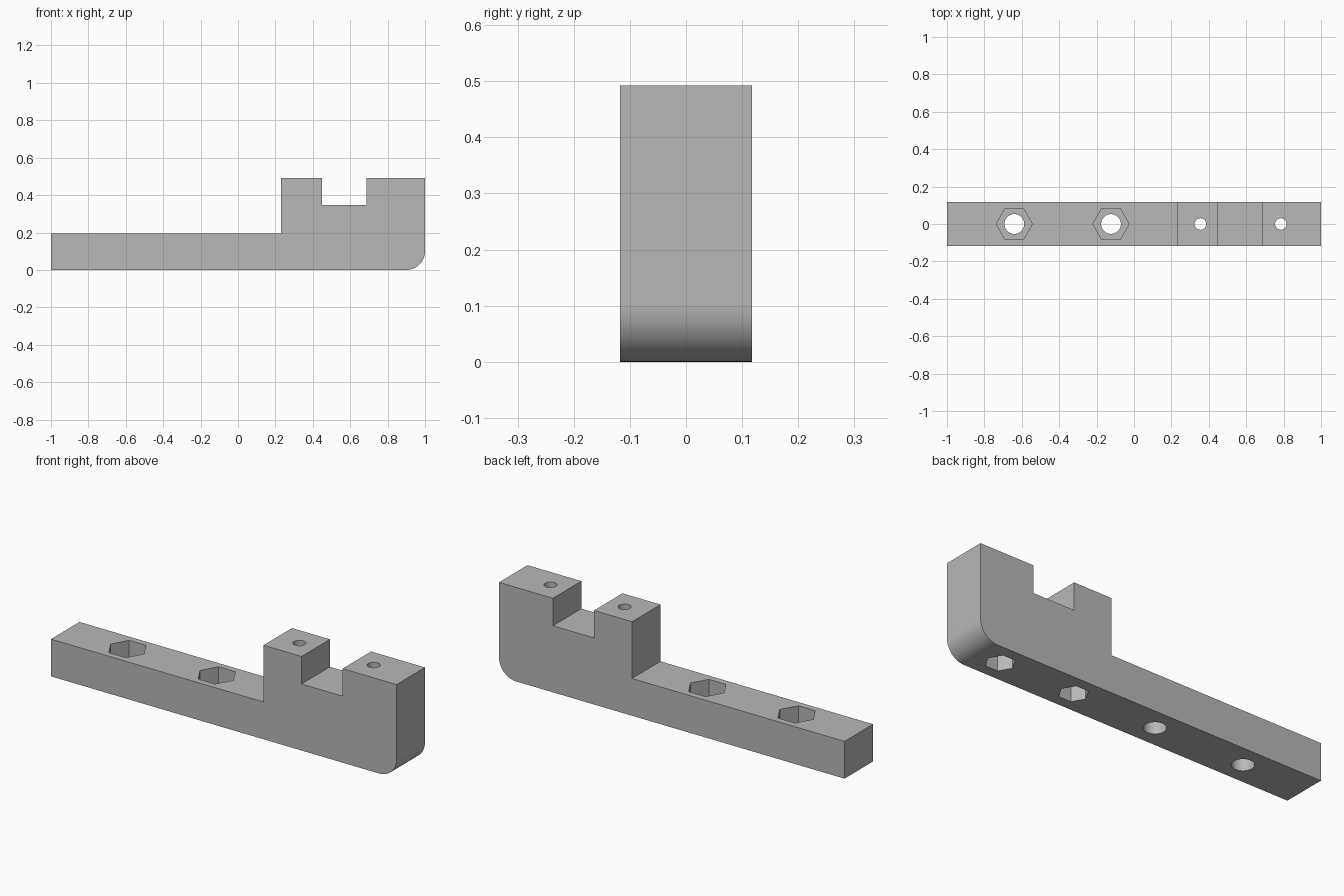
import bpy, bmesh, math

if "Cube" in bpy.data.objects:
    bpy.data.objects.remove(bpy.data.objects["Cube"], do_unlink=True)

HALF_W = 0.1175   # half the bar width
BAR_Z = 0.195     # top of the thin arm
TOP_Z = 0.492     # top of the clamp blocks
RADIUS = 0.1      # rounded lower corner
ARC_STEPS = 16

gray = bpy.data.materials.new("plain gray")
gray.use_nodes = True
color = (0.48, 0.48, 0.48, 1)
gray.diffuse_color = color
gray.node_tree.nodes["Principled BSDF"].inputs["Base Color"].default_value = color

bm = bmesh.new()
openings = []     # (x, z, loop) of each hole mouth on the outer surface


def ring(x, z, radius, sides):
    """Horizontal loop of vertices with a corner toward +x."""
    angles = [2 * math.pi * i / sides for i in range(sides)]
    return [bm.verts.new((x + radius * math.cos(a), radius * math.sin(a), z)) for a in angles]


def wall(lower, upper, smooth):
    """Join two matching loops with quads."""
    for i in range(len(lower)):
        j = (i + 1) % len(lower)
        bm.faces.new((lower[i], lower[j], upper[j], upper[i])).smooth = smooth


def fill(loops):
    """Fill a flat outline, leaving the inner loops open."""
    edges = []
    for loop in loops:
        for a, b in zip(loop, loop[1:] + loop[:1]):
            edges.append(bm.edges.get((a, b)) or bm.edges.new((a, b)))
    bmesh.ops.triangle_fill(bm, edges=edges, normal=(0, 0, 1))


def drill(x, nut_radius, bolt_radius, mouth_z, floor_z, far_z):
    """Hexagonal nut pocket continued by a round bolt hole."""
    mouth, floor = ring(x, mouth_z, nut_radius, 6), ring(x, floor_z, nut_radius, 6)
    near, far = ring(x, floor_z, bolt_radius, 32), ring(x, far_z, bolt_radius, 32)
    wall(mouth, floor, False)
    fill([floor, near])
    wall(near, far, True)
    openings.extend([(x, mouth_z, mouth), (x, far_z, far)])


# Arm holes have pockets on top, clamp holes have them underneath
for x in (-0.64, -0.123):
    drill(x, 0.097, 0.053, BAR_Z, BAR_Z - 0.1, 0)
for x in (0.355, 0.785):
    drill(x, 0.071, 0.031, 0, 0.15, TOP_Z)

# Side profile with a rounded corner and a notch between two blocks
profile = [(-1, 0)]
for i in range(ARC_STEPS + 1):
    a = math.pi / 2 * (i / ARC_STEPS - 1)
    profile.append((1 - RADIUS + RADIUS * math.cos(a), RADIUS + RADIUS * math.sin(a)))
profile += [(1, TOP_Z), (0.688, TOP_Z), (0.688, 0.348), (0.45, 0.348),
            (0.45, TOP_Z), (0.23, TOP_Z), (0.23, BAR_Z), (-1, BAR_Z)]
front = [bm.verts.new((x, -HALF_W, z)) for x, z in profile]
back = [bm.verts.new((x, HALF_W, z)) for x, z in profile]
bm.faces.new(front)
bm.faces.new(back)

# Outer strips between the two sides, opened where holes come out
for i, (x0, z0) in enumerate(profile):
    j = (i + 1) % len(profile)
    x1, z1 = profile[j]
    strip = [front[i], front[j], back[j], back[i]]
    mouths = [loop for x, z, loop in openings
              if min(x0, x1) < x < max(x0, x1) and max(abs(z0 - z), abs(z1 - z)) < 1e-5]
    if mouths:
        fill([strip] + mouths)
    else:
        bm.faces.new(strip).smooth = 1 <= i <= ARC_STEPS

bmesh.ops.recalc_face_normals(bm, faces=bm.faces[:])
mesh = bpy.data.meshes.new("clamp_bar")
bm.to_mesh(mesh)
bm.free()
mesh.materials.append(gray)
bpy.context.collection.objects.link(bpy.data.objects.new("clamp_bar", mesh))
